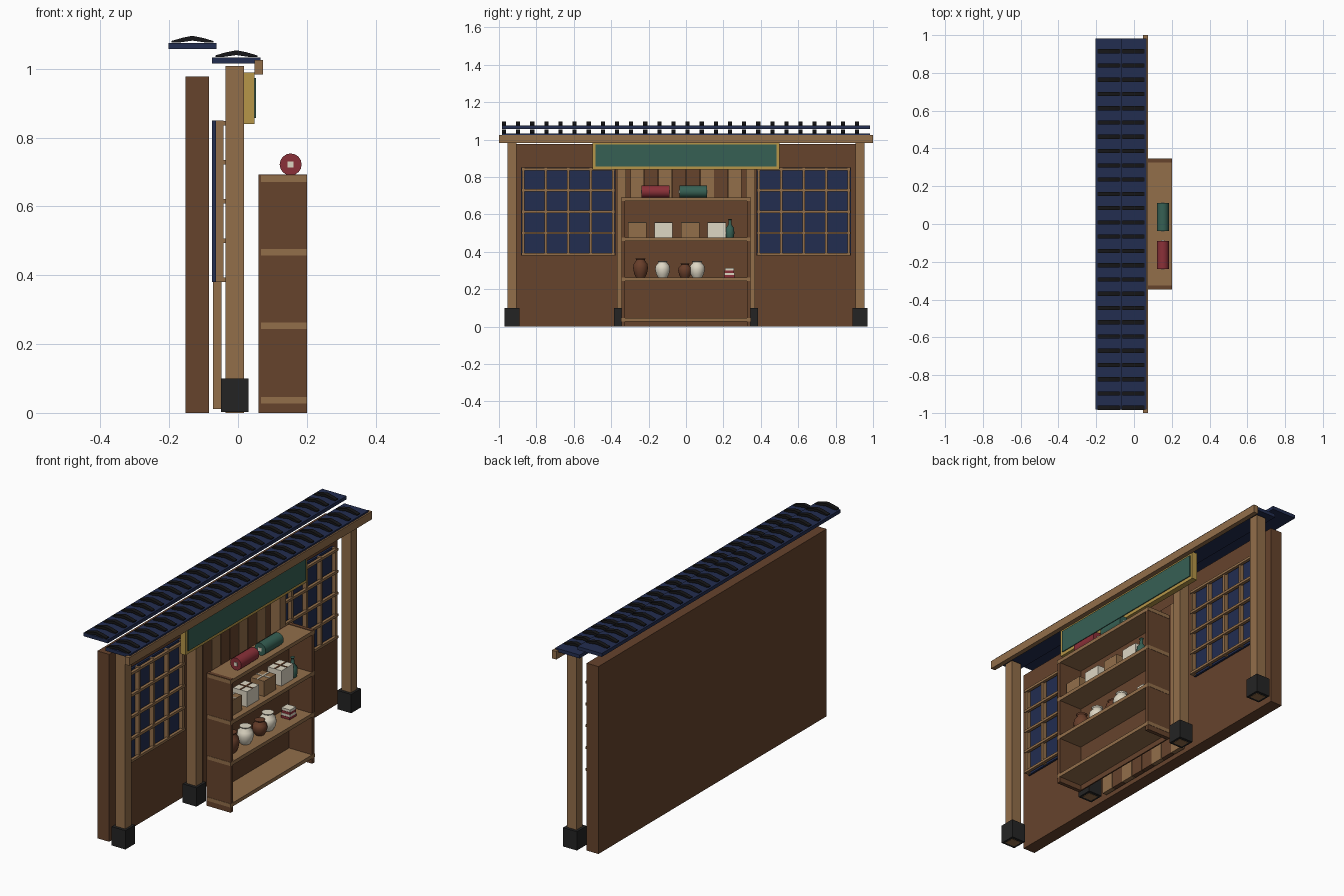
import bpy, math
from mathutils import Vector

if "Cube" in bpy.data.objects:
    bpy.data.objects.remove(bpy.data.objects["Cube"])


def mat(name, r, g, b):
    m = bpy.data.materials.new(name)
    lin = [((c / 255 + 0.055) / 1.055) ** 2.4 for c in (r, g, b)]
    m.diffuse_color = (*lin, 1)
    m.use_nodes = True
    m.node_tree.nodes["Principled BSDF"].inputs["Base Color"].default_value = m.diffuse_color
    return m


DARK = mat("dark wood", 102, 67, 44)
LIGHT = mat("light wood", 146, 110, 74)
NAVY = mat("navy", 34, 45, 80)
TEAL = mat("teal", 54, 96, 84)
GOLD = mat("gold", 182, 150, 72)
STONE = mat("black stone", 36, 36, 36)
TILE = mat("black tile", 22, 22, 24)
RED = mat("red", 138, 48, 56)
CREAM = mat("cream", 222, 215, 196)
CLAY = mat("clay", 104, 62, 42)


def mesh(name, verts, faces, m):
    me = bpy.data.meshes.new(name)
    me.from_pydata(verts, [], faces)
    me.materials.append(m)
    ob = bpy.data.objects.new(name, me)
    bpy.context.collection.objects.link(ob)
    return ob


def box(name, x, y, z, m):
    """Box from (min, max) pairs."""
    v = [(a, b, c) for a in x for b in y for c in z]
    f = [(0, 1, 3, 2), (4, 6, 7, 5), (0, 4, 5, 1), (2, 3, 7, 6), (0, 2, 6, 4), (1, 5, 7, 3)]
    return mesh(name, v, f, m)


def span(c, w):
    return (c - w / 2, c + w / 2)


def prism(name, outline, y, m):
    """Extrude an x-z outline along y."""
    n = len(outline)
    v = [(a, yy, b) for yy in y for a, b in outline]
    f = [(i, (i + 1) % n, n + (i + 1) % n, n + i) for i in range(n)]
    f += [tuple(range(n))[::-1], tuple(range(n, 2 * n))]
    return mesh(name, v, f, m)


def lathe(name, loc, profile, m, n=14):
    """Spin a radius-height profile around a vertical axis."""
    v, f = [], []
    for r, z in profile:
        for i in range(n):
            a = 2 * math.pi * i / n
            v.append(Vector(loc) + Vector((r * math.cos(a), r * math.sin(a), z)))
    for k in range(len(profile) - 1):
        for i in range(n):
            j = (i + 1) % n
            f.append((k * n + i, k * n + j, k * n + n + j, k * n + n + i))
    f += [tuple(range(n))[::-1], tuple(range(len(v) - n, len(v)))]
    ob = mesh(name, v, f, m)
    bpy.context.view_layer.objects.active = ob
    ob.select_set(True)
    bpy.ops.object.shade_smooth_by_angle(angle=math.radians(40))
    ob.select_set(False)
    return ob


# Back wall and the row of planks between the middle posts
box("back_wall", (-0.153, -0.085), (-0.94, 0.94), (0, 0.977), DARK)
for i, light in enumerate((1, 0, 1, 0, 0, 1, 0, 1)):
    box("wall_plank", (-0.072, -0.048), span(-0.26 + i * 0.0745, 0.072),
        (0.012, 0.85), LIGHT if light else DARK)

# Posts with stone feet
for y in (-0.93, -0.345, 0.345, 0.93):
    box("post", (-0.037, 0.018), span(y, 0.05), (0, 1.008), LIGHT)
    box("post_foot", (-0.05, 0.03), span(y, 0.08), (0.002, 0.1), STONE)

# Lattice windows
for s in (-1, 1):
    c = 0.63 * s
    box("window_glass", (-0.075, -0.064), span(c, 0.505), (0.38, 0.85), NAVY)
    for i in range(5):
        box("window_upright", (-0.064, -0.042), span(c + (i - 2) * 0.1205, 0.014),
            (0.38, 0.85), LIGHT)
        box("window_rail", (-0.053, -0.037), span(c, 0.5),
            span(0.387 + i * 0.1138, 0.013), LIGHT)

# Front beam and hanging sign
box("front_beam", (0.048, 0.073), (-1, 1), (0.983, 1.025), LIGHT)
box("sign_frame", (0.018, 0.048), (-0.5, 0.5), (0.84, 0.99), GOLD)
box("sign_panel", (0.048, 0.053), (-0.485, 0.485), (0.857, 0.973), TEAL)

# Two roof strips with arched ridge tiles
for cx, z in ((-0.005, 1.015), (-0.1325, 1.057)):
    box("roof_board", (cx - 0.07, cx + 0.07), (-0.983, 0.983), (z, z + 0.018), NAVY)
    arch = [(-0.061, 0.019), (-0.061, 0.024), (-0.03, 0.033), (0, 0.039), (0.03, 0.033),
            (0.061, 0.024), (0.061, 0.019), (0.042, 0.019), (0, 0.025), (-0.042, 0.019)]
    outline = [(cx + a, z + b) for a, b in arch]
    for i in range(26):
        prism("roof_tile", outline, span(-0.973 + i * 0.0755, 0.022), TILE)

# Shelf unit
for s in (-1, 1):
    box("shelf_side", (0.06, 0.2), span(0.335 * s, 0.02), (0, 0.693), DARK)
box("shelf_back", (0.06, 0.067), (-0.325, 0.325), (0, 0.69), DARK)
for z in (0.037, 0.253, 0.467, 0.681):
    box("shelf_board", (0.067, 0.2005), (-0.3465, 0.3465), span(z, 0.019), LIGHT)

# Fabric rolls on the top shelf
for y0, m in ((-0.237, RED), (-0.036, TEAL)):
    roll = lathe("fabric_roll", (0, 0, 0), [(0.032, 0), (0.032, 0.148)], m, 16)
    roll.rotation_euler = (-math.pi / 2, 0, 0)
    roll.location = (0.153, y0, 0.722)
    box("roll_core", span(0.153, 0.018), (y0 - 0.003, y0 + 0.151), span(0.722, 0.018), CREAM)

# Tied boxes
for y, m, tie in ((-0.26, LIGHT, CREAM), (-0.12, CREAM, DARK),
                  (0.022, LIGHT, CREAM), (0.165, CREAM, DARK)):
    box("gift_box", (0.09, 0.17), span(y, 0.098), (0.4765, 0.556), m)
    box("tie_across", (0.09, 0.17), span(y, 0.008), (0.556, 0.558), tie)
    box("tie_along", span(0.13, 0.008), span(y, 0.098), (0.556, 0.5585), tie)

# Bottle beside the boxes
lathe("bottle", (0.15, 0.235, 0.4765), [(0.02, 0), (0.024, 0.02), (0.023, 0.05), (0.009, 0.07),
                                       (0.008, 0.095), (0.012, 0.1)], TEAL)

# Jars on the lower shelf
jar = [(0.6, 0), (0.85, 0.2), (1, 0.5), (0.9, 0.72), (0.6, 0.87), (0.58, 0.93), (0.7, 1)]
for y, r, h, m in ((-0.243, 0.041, 0.103, CLAY), (-0.125, 0.041, 0.09, CREAM),
                   (-0.006, 0.037, 0.076, CLAY), (0.06, 0.042, 0.09, CREAM)):
    lathe("jar", (0.13, y, 0.2625), [(r * a, h * b) for a, b in jar], m)

# Small stack of books
for i, m in enumerate((RED, CREAM, RED, CREAM)):
    z = 0.2625 + i * 0.0125
    box("book", (0.105, 0.155), span(0.232, 0.056 - 0.003 * i), (z, z + 0.0125), m)
